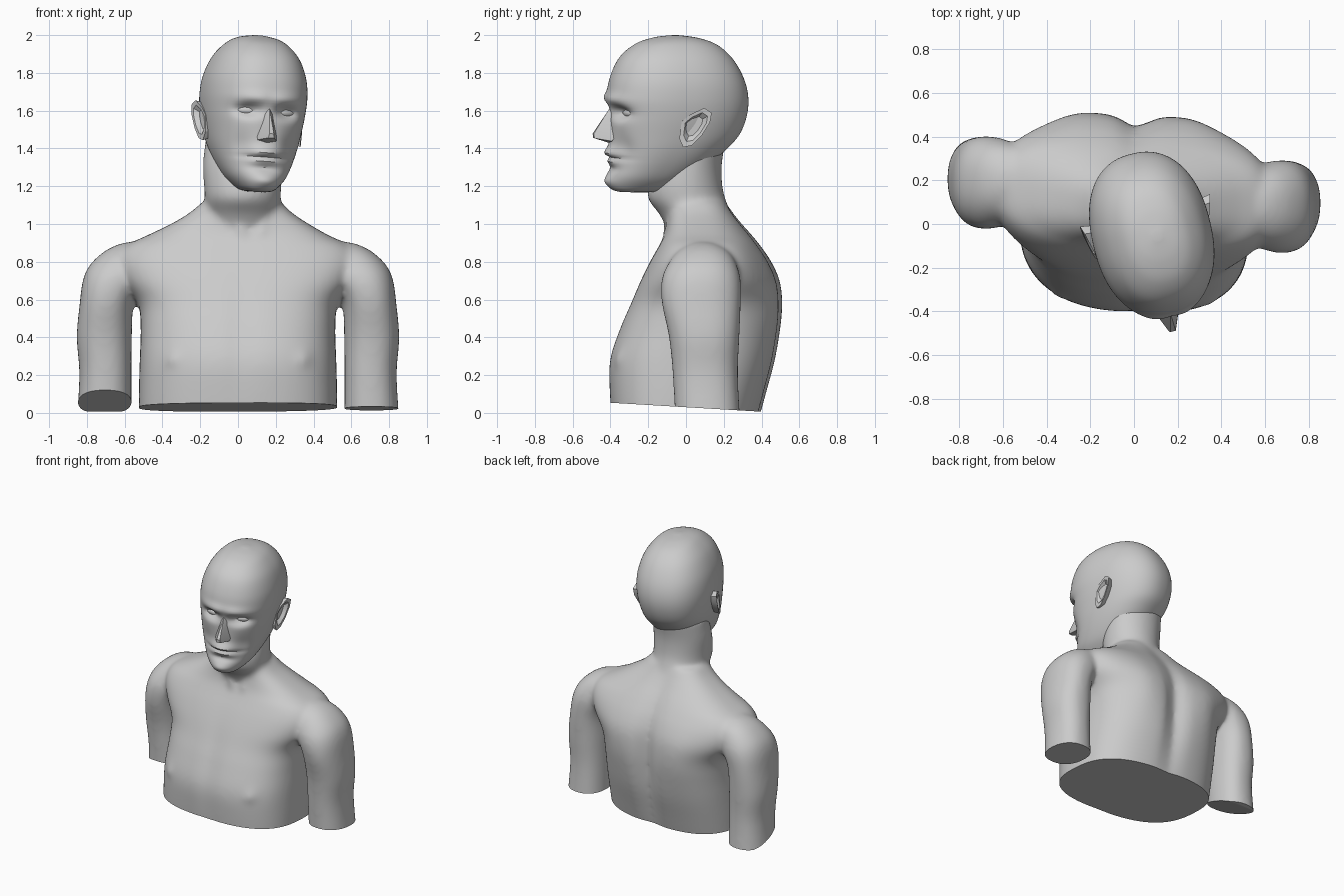
import bpy, bmesh, math
from math import radians
from mathutils import Matrix, Vector

if "Cube" in bpy.data.objects:
    bpy.data.objects.remove(bpy.data.objects["Cube"])

GREY = (0.6, 0.6, 0.6, 1)
clay = bpy.data.materials.new("clay grey")
clay.use_nodes = True
clay.diffuse_color = GREY
clay.node_tree.nodes["Principled BSDF"].inputs["Base Color"].default_value = GREY


def bell(value, centre, width):
    return math.exp(-((value - centre) / width) ** 2)


def smooth_rows(rows, steps):
    """Insert evenly spaced in-between rows along a smooth spline."""
    out = []
    last = len(rows) - 1
    for i in range(last):
        quad = [rows[max(0, min(last, i + k))] for k in (-1, 0, 1, 2)]
        for s in range(steps):
            t = s / steps
            out.append([b + 0.5 * t * (c - a + t * (2 * a - 5 * b + 4 * c - d
                        + t * (3 * (b - c) + d - a))) for a, b, c, d in zip(*quad)])
    out.append(rows[last])
    return out


def bridge(bm, rings):
    """Skin a stack of equal rings and cap both ends."""
    count = len(rings[0])
    for low, high in zip(rings, rings[1:]):
        for i in range(count):
            j = (i + 1) % count
            bm.faces.new((low[i], low[j], high[j], high[i]))
    bm.faces.new(rings[0][::-1])
    bm.faces.new(rings[-1])


def loft(bm, rows, steps=4, segments=48, power=2.0, shape=None):
    """Rows are: height, middle x, half width, front y, back y."""
    rings = []
    for z, middle, half, front, back in smooth_rows(rows, steps):
        ring = []
        for i in range(segments):
            angle = math.tau * i / segments
            c, s = math.cos(angle), math.sin(angle)
            x = middle + half * math.copysign(abs(c) ** (2 / power), c)
            y = (front + back) / 2 + (back - front) / 2 * math.copysign(abs(s) ** (2 / power), s)
            if shape:
                y = shape(x, y, z)
            ring.append(bm.verts.new((x, y, z)))
        rings.append(ring)
    bridge(bm, rings)


def hull(bm, points):
    made = [bm.verts.new(p) for p in points]
    result = bmesh.ops.convex_hull(bm, input=made)
    spare = {v for v in result["geom_interior"] if isinstance(v, bmesh.types.BMVert)}
    bmesh.ops.delete(bm, geom=list(spare), context="VERTS")


def finish(name, bm, matrix=None):
    bmesh.ops.recalc_face_normals(bm, faces=bm.faces)
    mesh = bpy.data.meshes.new(name)
    bm.to_mesh(mesh)
    bm.free()
    if matrix:
        mesh.transform(matrix)
    mesh.materials.append(clay)
    obj = bpy.data.objects.new(name, mesh)
    bpy.context.scene.collection.objects.link(obj)
    return obj


def shade(obj, degrees):
    bpy.ops.object.select_all(action="DESELECT")
    obj.select_set(True)
    bpy.context.view_layer.objects.active = obj
    bpy.ops.object.shade_smooth_by_angle(angle=radians(degrees))


# Torso with spine groove, shoulder blades and chest
def torso_shape(x, y, z):
    side = abs(x)
    if y > 0.1:
        y -= 0.055 * bell(x, 0.01, 0.07) * bell(z, 0.5, 0.45)
        y += 0.02 * bell(side, 0.27, 0.13) * bell(z, 0.6, 0.22)
    elif y < -0.03:
        y += 0.012 * bell(x, 0.02, 0.06) * bell(z, 0.4, 0.3)
        y -= 0.02 * bell(side, 0.35, 0.035) * bell(z, 0.29, 0.03)
    return y - 0.05 * x


body_bm = bmesh.new()
loft(body_bm, [
    (-0.08, 0, 0.525, -0.385, 0.37), (0.1, 0, 0.525, -0.4, 0.42),
    (0.28, 0, 0.52, -0.4, 0.468), (0.45, 0, 0.515, -0.345, 0.492),
    (0.58, 0, 0.53, -0.288, 0.495), (0.7, 0, 0.61, -0.235, 0.48),
    (0.8, 0, 0.64, -0.185, 0.44), (0.88, 0, 0.6, -0.14, 0.39),
    (0.94, 0, 0.48, -0.11, 0.345), (1.0, 0.01, 0.365, -0.095, 0.295),
    (1.06, 0.015, 0.27, -0.09, 0.25), (1.12, 0.02, 0.205, -0.09, 0.212)],
    power=2.7, segments=96, shape=torso_shape)

# Neck and its two front cords
loft(body_bm, [
    (0.85, 0.03, 0.19, -0.05, 0.25), (0.95, 0.03, 0.2, -0.09, 0.27),
    (1.05, 0.03, 0.2, -0.14, 0.24), (1.13, 0.025, 0.2, -0.2, 0.21),
    (1.2, 0.025, 0.205, -0.2, 0.193), (1.32, 0.022, 0.208, -0.17, 0.19),
    (1.46, 0.03, 0.2, -0.13, 0.215)])
for top, foot in (((-0.1, 0, 1.3), (0.03, -0.1, 0.93)), ((0.17, 0.03, 1.25), (0.12, -0.1, 0.93))):
    cord = []
    for centre, radius in ((top, 0.06), (foot, 0.03)):
        for i in range(8):
            a = math.tau * i / 8
            cord.append(Vector(centre) + radius * Vector((math.cos(a), math.sin(a), 0)))
    hull(body_bm, cord)

# Upper arms, the right one carried further back
ARM = [
    (-0.08, 0.71, 0.147, -0.055, 0.29), (0.2, 0.702, 0.138, -0.07, 0.275),
    (0.4, 0.708, 0.146, -0.09, 0.283), (0.58, 0.695, 0.143, -0.128, 0.29),
    (0.7, 0.66, 0.162, -0.13, 0.29), (0.78, 0.625, 0.162, -0.1, 0.27),
    (0.85, 0.585, 0.13, -0.05, 0.23), (0.89, 0.56, 0.08, 0.01, 0.17),
    (0.905, 0.55, 0.03, 0.06, 0.12)]
for side, shift in ((1, 0), (-1, 0.11)):
    loft(body_bm, [(z, side * x, w, f + shift, b + shift) for z, x, w, f, b in ARM], power=2.3)

body = finish("torso_neck_and_arms", body_bm)
remesh = body.modifiers.new("merge", "REMESH")
remesh.mode = "VOXEL"
remesh.voxel_size = 0.013
soften = body.modifiers.new("soften", "SMOOTH")
soften.factor = 0.5
soften.iterations = 24

# Slanted cuts under the chest and the right arm
cutters = []
for place, tilt, size in (((0, 0, 0.03), -3.4, (3, 3, 1)), ((-0.72, 0.2, 0.065), -20, (0.32, 1, 1))):
    cut_bm = bmesh.new()
    bmesh.ops.create_cube(cut_bm, size=1)
    cutter = finish("cutter", cut_bm, Matrix.Translation(place) @ Matrix.Rotation(radians(tilt), 4, "X")
                    @ Matrix.Translation((0, 0, -0.5)) @ Matrix.Diagonal((*size, 1)))
    cutter.hide_render = True
    cut = body.modifiers.new("cut", "BOOLEAN")
    cut.operation = "DIFFERENCE"
    cut.object = cutter
    cutters.append(cutter)
bpy.context.view_layer.update()
baked = bpy.data.meshes.new_from_object(body.evaluated_get(bpy.context.evaluated_depsgraph_get()))
body.modifiers.clear()
body.data = baked
for cutter in cutters:
    bpy.data.objects.remove(cutter)
baked.materials.clear()
baked.materials.append(clay)
for face in baked.polygons:
    face.material_index = 0
shade(body, 40)

# Head, turned to its left and tipped a little
POSE = (Matrix.Translation((0.06, 0.005, 1.55)) @ Matrix.Rotation(radians(14), 4, "Z")
        @ Matrix.Rotation(radians(4), 4, "Y") @ Matrix.Translation((0, 0, -1.55)))


def face_shape(x, y, z):
    if y > -0.12:
        return y
    side = abs(x)
    y -= 0.016 * bell(z, 1.665, 0.03) * bell(side, 0.07, 0.1)
    y += 0.055 * bell(side, 0.105, 0.065) * bell(z, 1.597, 0.033)
    y += 0.018 * bell(side, 0.13, 0.05) * bell(z, 1.4, 0.08)
    y -= 0.035 * bell(x, 0, 0.085) * bell(z, 1.37, 0.04)
    y += 0.03 * bell(x, 0, 0.1) * bell(z, 1.352, 0.012)
    y += 0.015 * bell(x, 0, 0.08) * bell(z, 1.295, 0.02)
    y -= 0.025 * bell(x, 0, 0.07) * bell(z, 1.225, 0.035)
    return y


head_bm = bmesh.new()
loft(head_bm, [
    (1.17, 0, 0.045, -0.36, -0.16), (1.178, 0, 0.08, -0.39, -0.11), (1.2, 0, 0.112, -0.41, -0.05),
    (1.25, 0, 0.157, -0.42, 0.03), (1.32, 0, 0.195, -0.415, 0.12), (1.4, 0, 0.226, -0.413, 0.21),
    (1.48, 0, 0.247, -0.418, 0.28), (1.58, 0, 0.265, -0.425, 0.317), (1.68, 0, 0.272, -0.43, 0.322),
    (1.78, 0, 0.26, -0.412, 0.295), (1.88, 0, 0.22, -0.365, 0.235), (1.95, 0, 0.16, -0.285, 0.155),
    (1.985, 0, 0.1, -0.19, 0.06), (2.0, 0, 0.02, -0.09, -0.05)],
    steps=7, segments=96, power=2.3, shape=face_shape)
shade(finish("head", head_bm, POSE), 40)

# Faceted nose
nose_bm = bmesh.new()
nose = [(0, -0.425, 1.61), (0, -0.432, 1.575), (0, -0.425, 1.43)]
for side in (1, -1):
    nose += [(side * x, y, z) for x, y, z in (
        (0.022, -0.39, 1.61), (0.012, -0.51, 1.478), (0.016, -0.507, 1.455),
        (0.055, -0.4, 1.472), (0.052, -0.42, 1.442))]
hull(nose_bm, nose)
shade(finish("nose", nose_bm, POSE), 25)

# Eyes and ears
EAR = [(-0.075, 0.02), (-0.085, -0.07), (-0.065, -0.115), (-0.02, -0.105), (0.03, -0.05),
       (0.07, 0.02), (0.078, 0.07), (0.04, 0.095), (-0.03, 0.06)]
for side, label in ((1, "left"), (-1, "right")):
    eye_bm = bmesh.new()
    bmesh.ops.create_uvsphere(eye_bm, u_segments=16, v_segments=10, radius=1)
    eye = POSE @ Matrix.Translation((side * 0.108, -0.342, 1.595)) @ Matrix.Rotation(
        radians(side * 18), 4, "Z") @ Matrix.Diagonal((0.058, 0.024, 0.024, 1))
    shade(finish(label + "_eye", eye_bm, eye), 40)

    ear_bm = bmesh.new()
    rings = []
    for scale, out, flare in ((0.7, 0.2, 0), (0.92, 0.255, 0.2), (1, 0.285, 0.28),
                              (0.74, 0.283, 0.28), (0.5, 0.26, 0.25)):
        rings.append([ear_bm.verts.new((side * (out + flare * dy * scale), dy * scale - 0.02,
                                        1.54 + dz * scale)) for dy, dz in EAR])
    bridge(ear_bm, rings)
    shade(finish(label + "_ear", ear_bm, POSE), 30)
